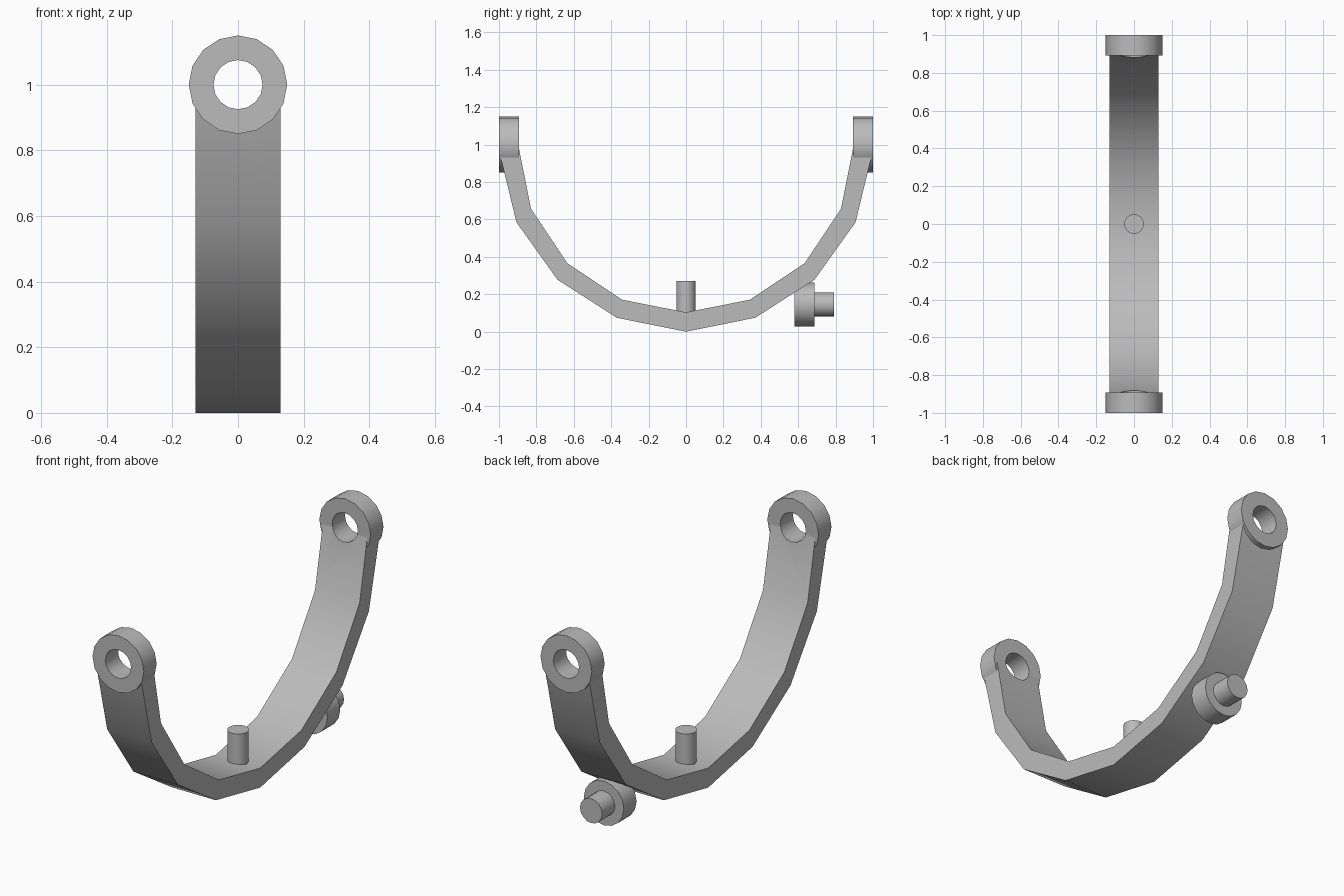
import bpy
import bmesh
from math import pi, sin, cos, radians
from mathutils import Matrix

old = bpy.data.objects.get("Cube")
if old:
    bpy.data.objects.remove(old, do_unlink=True)

grey = bpy.data.materials.new("plain_grey")
grey.use_nodes = True
COLOUR = (0.5, 0.5, 0.5, 1)
grey.diffuse_color = COLOUR
grey.node_tree.nodes["Principled BSDF"].inputs["Base Color"].default_value = COLOUR


def finish(name, bm):
    bmesh.ops.recalc_face_normals(bm, faces=bm.faces)
    mesh = bpy.data.meshes.new(name)
    bm.to_mesh(mesh)
    bm.free()
    mesh.materials.append(grey)
    obj = bpy.data.objects.new(name, mesh)
    bpy.context.collection.objects.link(obj)
    return obj


def smooth(obj):
    bpy.ops.object.select_all(action='DESELECT')
    obj.select_set(True)
    bpy.context.view_layer.objects.active = obj
    bpy.ops.object.shade_smooth_by_angle(angle=radians(32))


def cylinder(name, radius, start, end, centre, along_y=True, sides=16):
    """Capped cylinder between start and end on the y axis or the z axis."""
    bm = bmesh.new()
    bmesh.ops.create_cone(bm, cap_ends=True, segments=sides, radius1=radius,
                          radius2=radius, depth=end - start)
    mid = (start + end) / 2
    if along_y:
        place = Matrix.Translation((0, mid, centre)) @ Matrix.Rotation(pi / 2, 4, 'X')
    else:
        place = Matrix.Translation((0, centre, mid))
    bmesh.ops.transform(bm, matrix=place, verts=bm.verts)
    return finish(name, bm)


def ring(name, outer, inner, start, end, height, sides=16):
    """Eyelet with its hole along y."""
    bm = bmesh.new()
    loops = []
    for radius, y in ((outer, start), (outer, end), (inner, end), (inner, start)):
        loops.append([bm.verts.new((radius * sin(2 * pi * i / sides), y,
                                    height + radius * cos(2 * pi * i / sides)))
                      for i in range(sides)])
    for k in range(4):
        a, b = loops[k], loops[(k + 1) % 4]
        for i in range(sides):
            j = (i + 1) % sides
            bm.faces.new((a[i], a[j], b[j], b[i]))
    return finish(name, bm)


# Curved band: faceted half hoop, the outer arc a little shorter than the inner
WIDTH = 0.13


def arc(radius, step):
    return [(radius * sin(radians(step * i)), 1 - radius * cos(radians(step * i)))
            for i in range(-4, 5)]


outer, inner = arc(0.997, 21.8), arc(0.897, 22.5)
outer[4] = (0, 0)
bm = bmesh.new()
sections = []
for (oy, oz), (iy, iz) in zip(outer, inner):
    sections.append([bm.verts.new(p) for p in (
        (-WIDTH, oy, oz), (WIDTH, oy, oz), (WIDTH, iy, iz), (-WIDTH, iy, iz))])
for a, b in zip(sections, sections[1:]):
    for k in range(4):
        n = (k + 1) % 4
        bm.faces.new((a[k], a[n], b[n], b[k]))
bm.faces.new(sections[0])
bm.faces.new(sections[-1])
band = finish("curved_band", bm)

# Open the band ends where the eyelet holes pass through
cutter = cylinder("hole_cutter", 0.0751, -1.2, 1.2, 1.0)
cutter.hide_render = True
cut = band.modifiers.new("holes", 'BOOLEAN')
cut.operation = 'DIFFERENCE'
cut.solver = 'EXACT'
cut.object = cutter
bpy.context.view_layer.objects.active = band
band.select_set(True)
bpy.ops.object.modifier_apply(modifier=cut.name)
bpy.data.objects.remove(cutter, do_unlink=True)
smooth(band)

# Eyelets at both ends
for name, start, end in (("front_eyelet", -1.0, -0.893), ("back_eyelet", 0.893, 1.0)):
    smooth(ring(name, 0.15, 0.075, start, end, 1.0))

# Upright centre pin
smooth(cylinder("centre_pin", 0.052, 0.05, 0.272, 0, along_y=False))

# Side boss and its pin under the back half of the band
smooth(cylinder("boss", 0.117, 0.58, 0.686, 0.145))
smooth(cylinder("boss_pin", 0.065, 0.65, 0.792, 0.145))
